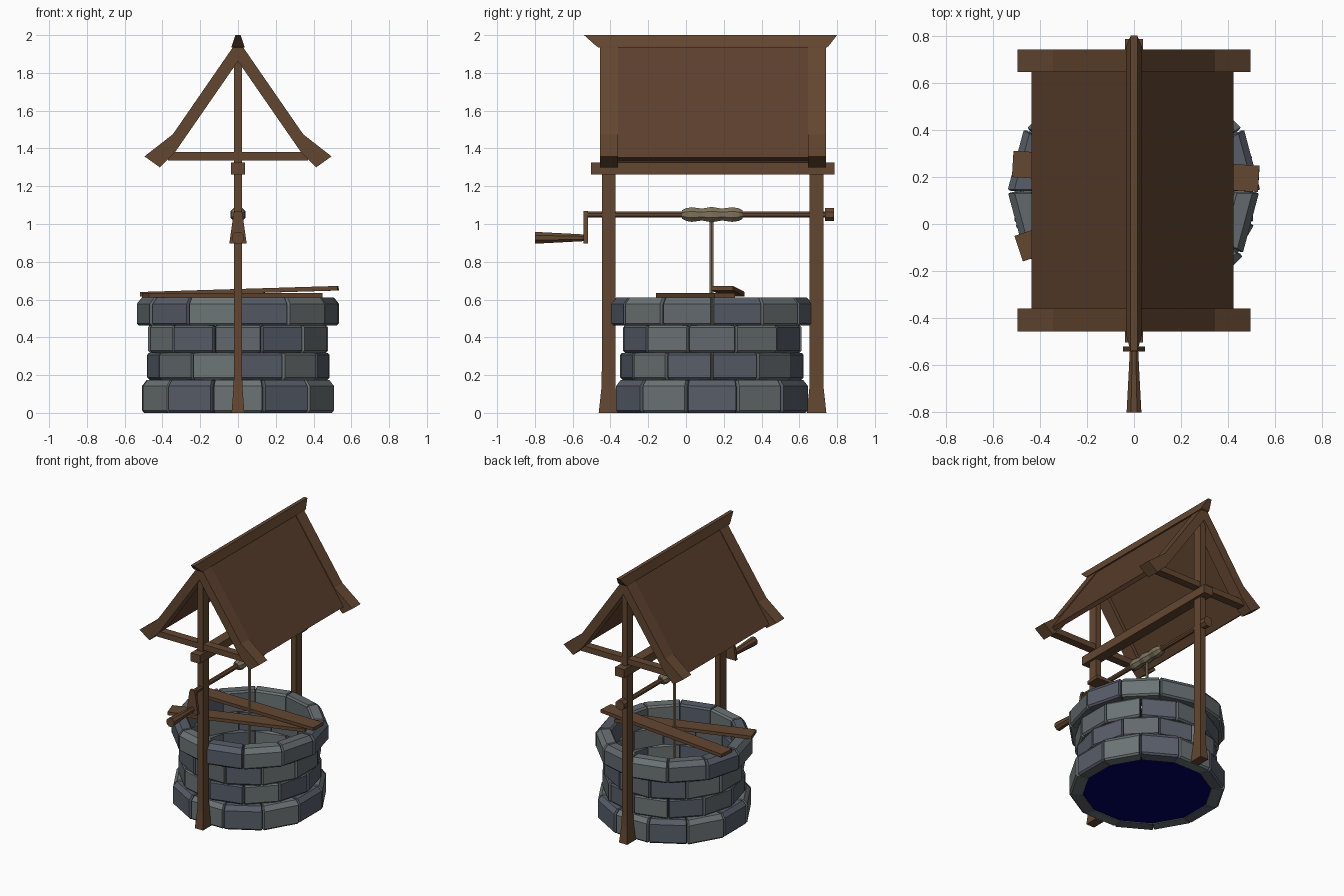
import bpy, bmesh, random
from math import sin, cos, pi, radians, atan2, hypot
from mathutils import Matrix, Vector

if "Cube" in bpy.data.objects:
    bpy.data.objects.remove(bpy.data.objects["Cube"])

random.seed(4)


def material(name, rgb):
    m = bpy.data.materials.new(name)
    m.diffuse_color = (*rgb, 1)
    m.use_nodes = True
    m.node_tree.nodes["Principled BSDF"].inputs["Base Color"].default_value = m.diffuse_color
    return m


WOOD = material("wood", (0.125, 0.062, 0.030))
ROOF = material("roof_wood", (0.105, 0.050, 0.026))
ROPE = material("rope", (0.21, 0.17, 0.105))
WATER = material("water", (0.0, 0.0, 0.12))
STONES = [material("stone_light", (0.15, 0.175, 0.178)),
          material("stone_mid", (0.12, 0.14, 0.15)),
          material("stone_blue", (0.095, 0.11, 0.14))]


def add_loft(bm, rings, mat_index=0):
    """Skin a list of equal-length point rings and cap both ends."""
    loops = [[bm.verts.new(p) for p in r] for r in rings]
    faces = [bm.faces.new(loops[0]), bm.faces.new(loops[-1])]
    n = len(loops[0])
    for a, b in zip(loops, loops[1:]):
        for i in range(n):
            j = (i + 1) % n
            faces.append(bm.faces.new((a[i], a[j], b[j], b[i])))
    for f in faces:
        f.material_index = mat_index


def finish(name, bm, mats):
    bmesh.ops.recalc_face_normals(bm, faces=bm.faces[:])
    me = bpy.data.meshes.new(name)
    bm.to_mesh(me)
    bm.free()
    for m in mats:
        me.materials.append(m)
    ob = bpy.data.objects.new(name, me)
    bpy.context.collection.objects.link(ob)
    return ob


def loft(name, rings, mat=WOOD):
    bm = bmesh.new()
    add_loft(bm, rings)
    return finish(name, bm, [mat])


def rect(z, hx, y0, y1):
    return [(-hx, y0, z), (hx, y0, z), (hx, y1, z), (-hx, y1, z)]


def box(name, x0, x1, y0, y1, z0, z1, mat=WOOD):
    return loft(name, [[(x0, y0, z), (x1, y0, z), (x1, y1, z), (x0, y1, z)]
                       for z in (z0, z1)], mat)


def prism(name, profile, y0, y1, mat=WOOD):
    return loft(name, [[(x, y, z) for x, z in profile] for y in (y0, y1)], mat)


def turned(name, profile, z, n=8, mat=WOOD):
    """Round part along y; profile is a list of (y, radius)."""
    return loft(name, [[(r * cos(2 * pi * (i + .5) / n), y,
                         z + r * sin(2 * pi * (i + .5) / n)) for i in range(n)]
                       for y, r in profile], mat)


# Stone wall: four staggered courses of twelve wedge stones
CY = 0.138


def course(name, z0, z1, ro, ri, offset, bevel):
    bm = bmesh.new()
    b = 0.012
    last = -1
    for k in range(12):
        dr = random.uniform(-0.005, 0.005)
        R = ro + dr
        prof = [(ri, z0), (R - b, z0), (R, z0 + b), (R, z1 - bevel),
                (R - bevel * 0.8, z1), (ri + b, z1), (ri, z1 - b)]
        rings = []
        a0, a1 = radians(offset + 30 * k), radians(offset + 30 * k + 30)
        # chamfered stone ends: inset end cap, then full section
        for a, gap, inset in ((a0, .006, b), (a0, .018, 0), (a1, -.018, 0), (a1, -.006, b)):
            ring = []
            for r, z in prof:
                r2 = r - inset if r > ri + 0.03 else r
                z2 = z - inset * .4 if z > (z0 + z1) / 2 else z
                t = a + gap
                ring.append((r2 * cos(t), CY + r2 * sin(t), z2))
            rings.append(ring)
        c = random.choice([i for i in range(3) if i != last])
        last = c
        add_loft(bm, rings, c)
    return finish(name, bm, STONES)


course("wall_base_course", 0.0, 0.175, 0.525, 0.435, 15, 0.032)
course("wall_second_course", 0.175, 0.317, 0.483, 0.425, 0, 0.010)
course("wall_third_course", 0.317, 0.462, 0.487, 0.425, 15, 0.010)
course("wall_rim_course", 0.462, 0.612, 0.532, 0.425, 0, 0.035)

# Water at the bottom of the shaft
loft("water", [[(0.44 * cos(pi * i / 6 + pi / 12), CY + 0.44 * sin(pi * i / 6 + pi / 12), z)
                for i in range(12)] for z in (0.006, 0.02)], WATER)

# Posts with flared feet, rising to the ridge
for name, y, f in (("front", -0.41, -1), ("back", 0.691, 1)):
    loft(name + "_post", [rect(0, 0.034, y - .052, y + .052),
                          rect(0.13, 0.024, y - .038, y + .038),
                          rect(0.22, 0.021, y - .036, y + .036),
                          rect(1.86, 0.021, y - .036, y + .036)])
    box(name + "_tie_beam", -0.37, 0.37, y - .03, y + .03, 1.337, 1.38)
    # Rafters with kicked-out feet
    for side, s in (("left", -1), ("right", 1)):
        prof = [(0, 1.862), (0.335, 1.378), (0.414, 1.30), (0.495, 1.358),
                (0.345, 1.475), (0, 1.975)]
        prism(f"{name}_{side}_rafter", [(s * x, z) for x, z in prof],
              y - .046, y + .05)

# Lengthwise beam
box("long_beam", -0.038, 0.038, -0.504, 0.785, 1.263, 1.326)

# Roof panels
for side, s, xe in (("left", -1, 0.435), ("right", 1, 0.422)):
    top = lambda x: 1.965 - 1.45 * x
    prof = [(0, top(0)), (xe, top(xe)), (xe - .025, top(xe) - .017),
            (0, top(0) - .053)]
    prism(side + "_roof_panel", [(s * x, z) for x, z in prof], -0.40, 0.69, ROOF)

# Ridge cap, flaring outward at the top
loft("ridge_cap", [rect(1.935, 0.034, -0.465, 0.745),
                   rect(1.942, 0.033, -0.475, 0.755),
                   rect(2.0, 0.014, -0.54, 0.80)])

# Windlass axle, end cap, crank and handle
AZ = 1.05
turned("axle", [(-0.535, .018), (0.75, .018)], AZ)
turned("axle_end_cap", [(0.735, .038), (0.783, .038)], AZ)
loft("crank_arm", [rect(0.897, 0.046, -0.542, -0.520),
                   rect(1.05, 0.024, -0.542, -0.520),
                   rect(1.07, 0.018, -0.542, -0.520)])
turned("crank_handle", [(-0.80, .034), (-0.535, .019)], 0.927)

# Wound rope and hanging line
turned("rope_coil", [(-0.022, .024), (0.0, .036), (0.03, .042), (0.085, .034), (0.135, .044),
                     (0.19, .034), (0.245, .042), (0.28, .036), (0.30, .024)], AZ, 8, ROPE)
loft("rope_line", [[(.011 * cos(pi * i / 3), .135 + .011 * sin(pi * i / 3), z)
                    for i in range(6)] for z in (0.10, 1.03)], ROPE)


# Loose planks laid over the rim
def plank(name, a, b, width, thick):
    a, b = Vector(a), Vector(b)
    d = b - a
    ob = box(name, -d.length / 2, d.length / 2, -width / 2, width / 2, -thick / 2, thick / 2)
    ob.matrix_world = (Matrix.Translation((a + b) / 2)
                       @ Matrix.Rotation(atan2(d.y, d.x), 4, 'Z')
                       @ Matrix.Rotation(-atan2(d.z, hypot(d.x, d.y)), 4, 'Y'))


plank("lower_plank", (-0.49, -0.105, 0.624), (0.43, 0.205, 0.624), 0.114, 0.024)
plank("upper_plank", (-0.515, 0.255, 0.628), (0.53, 0.192, 0.660), 0.112, 0.024)
